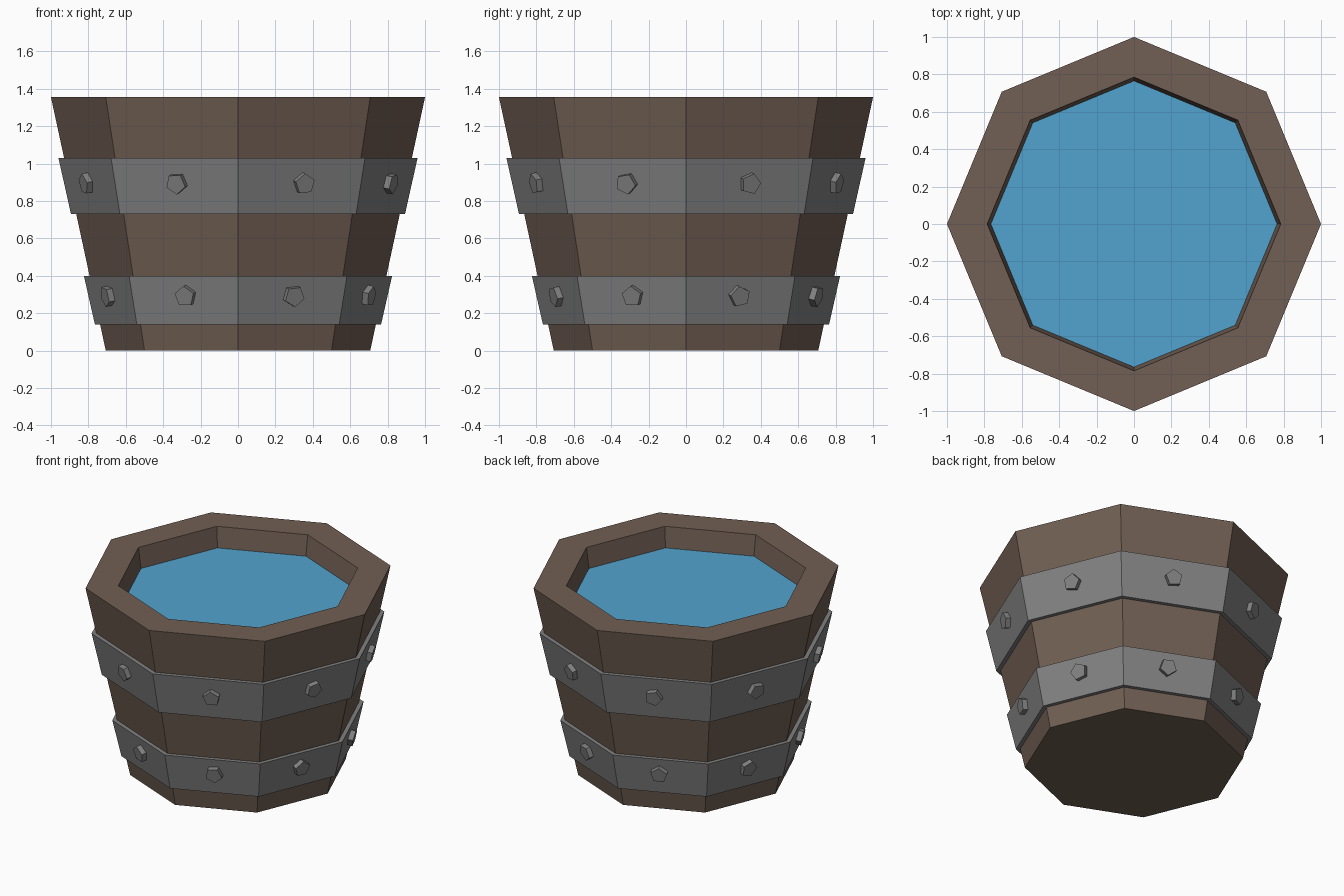
import bpy, bmesh, random
from math import cos, sin, pi
from mathutils import Vector, Matrix

if "Cube" in bpy.data.objects:
    bpy.data.objects.remove(bpy.data.objects["Cube"])

random.seed(4)
SIDES = 8


def material(name, rgb):
    m = bpy.data.materials.new(name)
    m.diffuse_color = (*rgb, 1)
    m.use_nodes = True
    m.node_tree.nodes["Principled BSDF"].inputs["Base Color"].default_value = m.diffuse_color
    return m


wood = material("wood", (0.165, 0.115, 0.088))
metal = material("metal", (0.22, 0.22, 0.22))
blue = material("water", (0.085, 0.37, 0.62))


def finish(name, bm, mat):
    bmesh.ops.recalc_face_normals(bm, faces=bm.faces)
    me = bpy.data.meshes.new(name)
    bm.to_mesh(me)
    bm.free()
    me.materials.append(mat)
    ob = bpy.data.objects.new(name, me)
    bpy.context.collection.objects.link(ob)
    return ob


def lathe(name, profile, mat, closed=False):
    """Eight-sided ring of (radius, z) points; open profiles get end caps."""
    bm = bmesh.new()
    rings = [[bm.verts.new((r * cos(2 * pi * i / SIDES), r * sin(2 * pi * i / SIDES), z))
              for i in range(SIDES)] for r, z in profile]
    pairs = list(zip(rings, rings[1:]))
    if closed:
        pairs.append((rings[-1], rings[0]))
    else:
        bm.faces.new(rings[0])
        bm.faces.new(rings[-1])
    for a, b in pairs:
        for i in range(SIDES):
            j = (i + 1) % SIDES
            bm.faces.new((a[i], a[j], b[j], b[i]))
    return finish(name, bm, mat)


def wall(z):
    return 0.707 + 0.293 * z / 1.355


def rivets(name, z, radius, offset):
    """One five-sided rivet head in the middle of each band face."""
    bm = bmesh.new()
    apothem = radius * cos(pi / SIDES)
    for i in range(SIDES):
        a = 2 * pi * (i + 0.5) / SIDES
        n = Vector((cos(a), sin(a), -0.2)).normalized()
        side = Vector((-sin(a), cos(a), 0))
        pos = Vector((apothem * cos(a), apothem * sin(a), z))
        pos += side * side.dot(Vector(offset)) + n * 0.004
        mat = (Matrix.Translation(pos) @ n.to_track_quat('Z', 'Y').to_matrix().to_4x4()
               @ Matrix.Rotation(random.uniform(0, 2 * pi), 4, 'Z'))
        bmesh.ops.create_cone(bm, cap_ends=True, segments=5, radius1=0.057,
                              radius2=0.057, depth=0.06, matrix=mat)
    return finish(name, bm, metal)


# Wooden tub, hollow with an inner floor
lathe("tub", [(0.707, 0), (1.0, 1.355), (0.785, 1.355), (0.615, 0.12)], wood)

# Water surface
bm = bmesh.new()
bmesh.ops.create_circle(bm, cap_ends=True, segments=SIDES, radius=0.766,
                        matrix=Matrix.Translation((0, 0, 1.21)))
for f in bm.faces:
    f.normal_update()
    if f.normal.z < 0:
        f.normal_flip()
me = bpy.data.meshes.new("water")
bm.to_mesh(me)
bm.free()
me.materials.append(blue)
bpy.context.collection.objects.link(bpy.data.objects.new("water", me))

# Metal bands with rivets
for label, z0, r0, z1, r1, zr, off in (
        ("lower", 0.14, 0.765, 0.40, 0.824, 0.295, (0.01, 0.0, 0)),
        ("upper", 0.73, 0.893, 1.03, 0.96, 0.897, (0.015, 0.015, 0))):
    lathe(label + "_band", [(r0, z0), (r1, z1), (wall(z1) - 0.01, z1),
                            (wall(z0) - 0.01, z0)], metal, closed=True)
    rivets(label + "_rivets", zr, r0 + (r1 - r0) * (zr - z0) / (z1 - z0), off)
